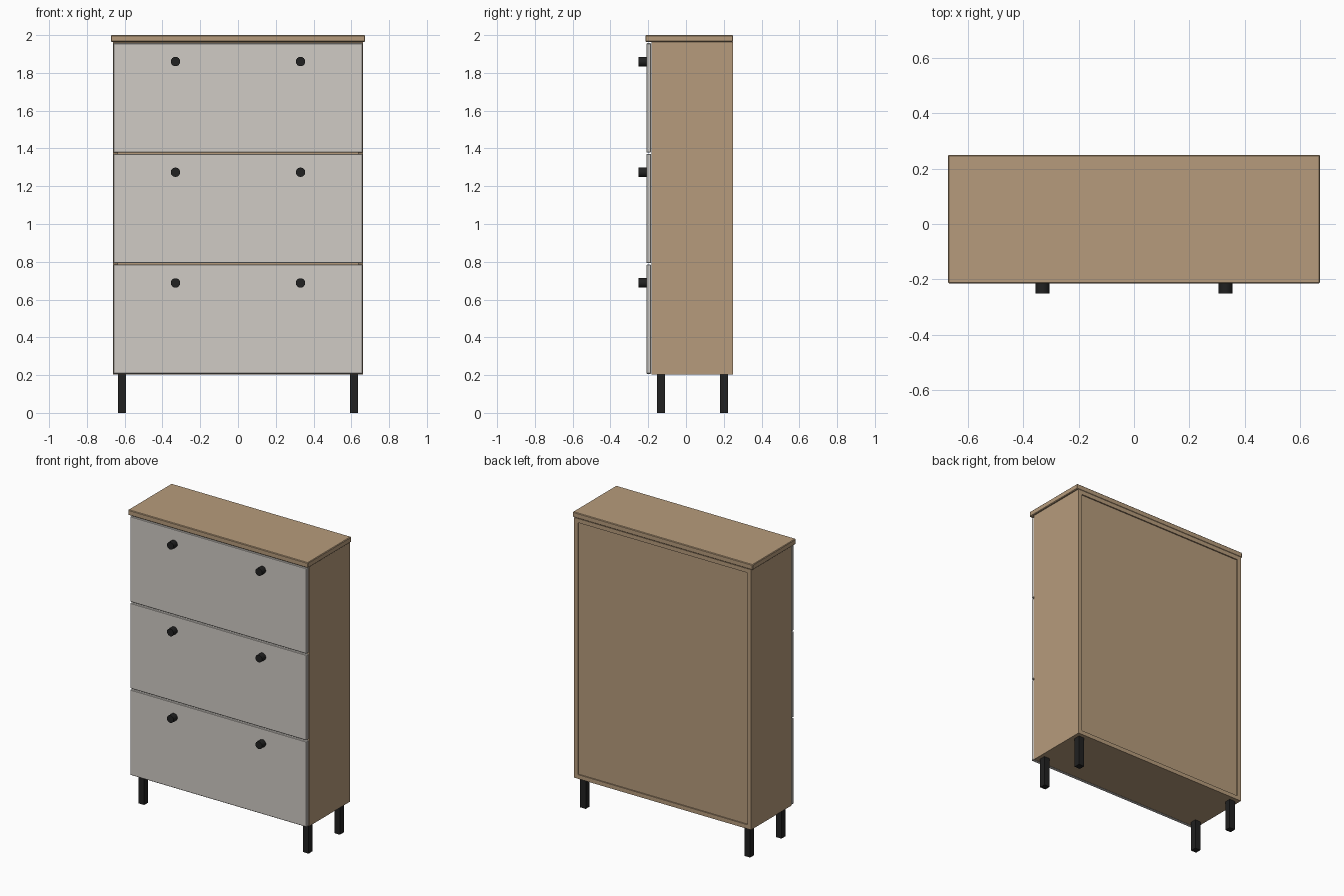
import bpy
import math

if "Cube" in bpy.data.objects:
    bpy.data.objects.remove(bpy.data.objects["Cube"])


def material(name, rgb):
    m = bpy.data.materials.new(name)
    m.diffuse_color = (*rgb, 1)
    m.use_nodes = True
    m.node_tree.nodes["Principled BSDF"].inputs["Base Color"].default_value = m.diffuse_color
    return m


WOOD = material("light_wood", (0.47, 0.33, 0.20))
PAINT = material("pale_paint", (0.63, 0.60, 0.56))
BLACK = material("black_metal", (0.015, 0.015, 0.015))


def box(name, lo, hi, mat, bevel=0.0):
    """Box between two corners, with an optional chamfer."""
    bpy.ops.mesh.primitive_cube_add(size=1, location=[(a + b) / 2 for a, b in zip(lo, hi)])
    o = bpy.context.object
    o.name = name
    o.scale = [b - a for a, b in zip(lo, hi)]
    bpy.ops.object.transform_apply(location=False, rotation=False, scale=True)
    o.data.materials.append(mat)
    if bevel:
        mod = o.modifiers.new("edge", 'BEVEL')
        mod.width = bevel
        mod.segments = 1
    return o


W, FRONT, BACK = 0.662, -0.182, 0.25    # carcass half width and depth limits
Z0, Z1, T = 0.204, 1.964, 0.028         # carcass bottom, top, board thickness

# Top slab overhanging the sides and front
box("top_slab", (-0.673, -0.215, Z1), (0.673, 0.25, 2.0), WOOD, 0.004)

# Carcass boards with a slightly recessed back panel
for side, s in (("left", -1), ("right", 1)):
    xs = sorted((s * W, s * (W - T)))
    box(side + "_side", (xs[0], FRONT, Z0), (xs[1], BACK, Z1), WOOD)
box("bottom_board", (-W + T, FRONT, Z0), (W - T, BACK, Z0 + T), WOOD)
box("upper_board", (-W + T, FRONT, Z1 - T), (W - T, BACK, Z1), WOOD)
box("back_panel", (-W + T, BACK - 0.022, Z0 + T), (W - T, BACK - 0.008, Z1 - T), WOOD)

# Three drawer fronts, each with two round knobs
PITCH, HEIGHT = 0.586, 0.578
for i in range(3):
    z = 0.207 + i * PITCH
    box(f"drawer_front_{i + 1}", (-0.66, -0.21, z), (0.66, -0.185, z + HEIGHT), PAINT, 0.003)
    for side, s in (("left", -1), ("right", 1)):
        bpy.ops.mesh.primitive_cylinder_add(
            vertices=16, radius=0.025, depth=0.042,
            location=(s * 0.331, -0.23, z + 0.481), rotation=(math.pi / 2, 0, 0))
        knob = bpy.context.object
        knob.name = f"{side}_knob_{i + 1}"
        knob.data.materials.append(BLACK)
        bpy.ops.object.shade_smooth_by_angle(angle=math.radians(40))

# Four square legs
for side, s in (("left", -1), ("right", 1)):
    for end, y in (("front", -0.133), ("back", 0.202)):
        x = s * 0.615
        box(f"{end}_{side}_leg", (x - 0.021, y - 0.021, 0), (x + 0.021, y + 0.021, Z0), BLACK)
